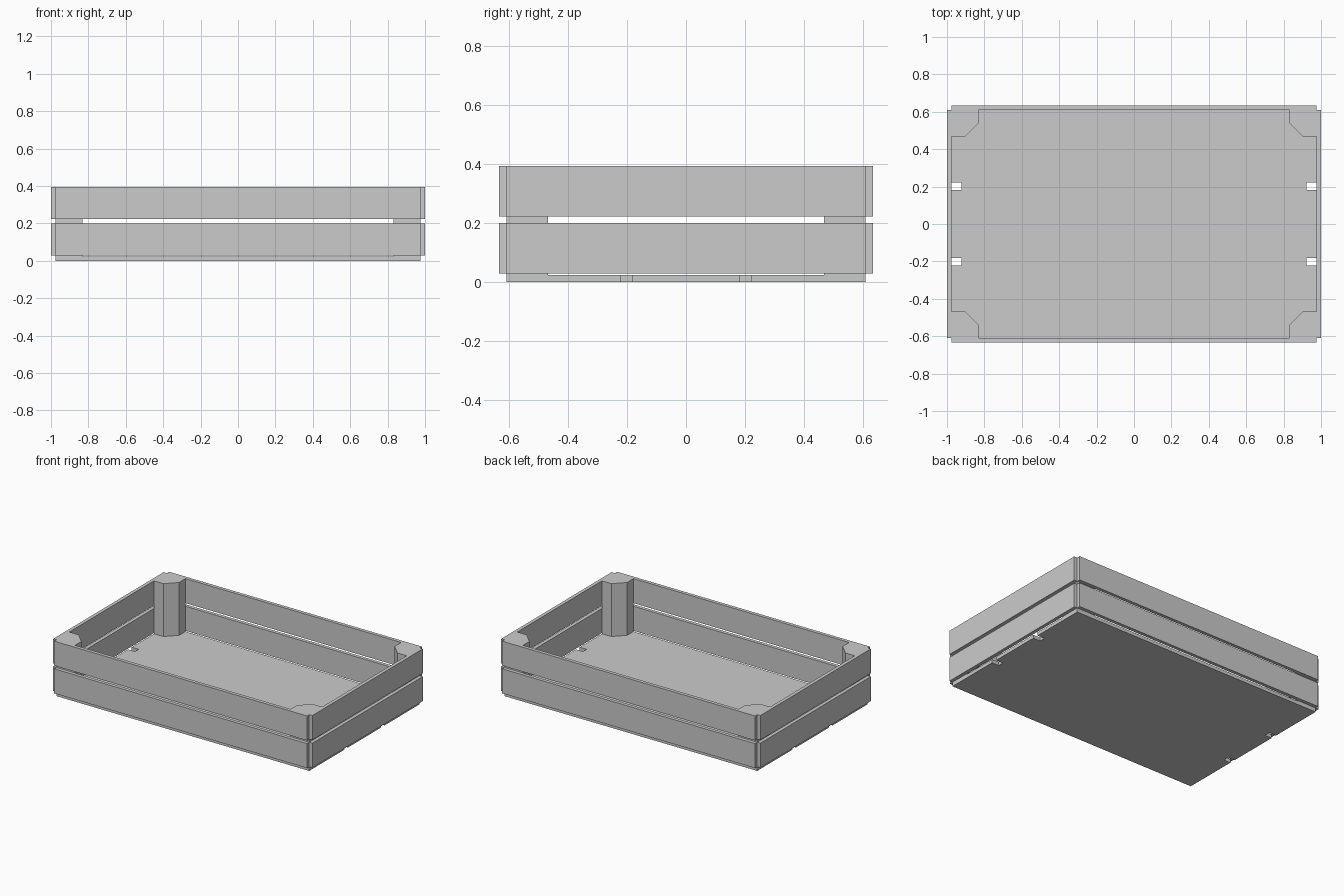
import bpy, bmesh

if "Cube" in bpy.data.objects:
    bpy.data.objects.remove(bpy.data.objects["Cube"])

X, Y, T = 0.976, 0.609, 0.0245      # inner frame half sizes, board thickness
BASE_TOP, TOP = 0.024, 0.393


def prism(name, outline, z0, z1):
    """Extrude a flat XY outline between two heights."""
    bm = bmesh.new()
    face = bm.faces.new([bm.verts.new((x, y, z0)) for x, y in outline])
    new = bmesh.ops.extrude_face_region(bm, geom=[face])["geom"]
    bmesh.ops.translate(bm, vec=(0, 0, z1 - z0),
                        verts=[v for v in new if isinstance(v, bmesh.types.BMVert)])
    bmesh.ops.recalc_face_normals(bm, faces=bm.faces)
    mesh = bpy.data.meshes.new(name)
    bm.to_mesh(mesh)
    bm.free()
    obj = bpy.data.objects.new(name, mesh)
    bpy.context.collection.objects.link(obj)
    return obj


def rect(x0, x1, y0, y1):
    return [(x0, y0), (x1, y0), (x1, y1), (x0, y1)]


# Base panel with two notches in each short end
notch_in, n0, n1 = 0.922, 0.181, 0.222
right = [(X, -Y), (X, -n1), (notch_in, -n1), (notch_in, -n0), (X, -n0),
         (X, n0), (notch_in, n0), (notch_in, n1), (X, n1), (X, Y)]
prism("base_panel", right + [(-x, -y) for x, y in right], 0, BASE_TOP)

# Corner posts with a chamfered inner edge
post = [(X, Y), (0.832, Y), (0.832, 0.538), (0.904, 0.467), (X, 0.467)]
for sx, side in ((-1, "left"), (1, "right")):
    for sy, end in ((-1, "front"), (1, "back")):
        prism(f"post_{end}_{side}", [(x * sx, y * sy) for x, y in post], BASE_TOP, TOP)

# Two rows of side boards, leaving the post corners exposed
for row, z0, z1 in (("lower", 0.029, 0.2), ("upper", 0.222, TOP)):
    prism(f"{row}_front_board", rect(-X, X, -Y - T, -Y), z0, z1)
    prism(f"{row}_back_board", rect(-X, X, Y, Y + T), z0, z1)
    prism(f"{row}_left_board", rect(-X - T, -X, -Y, Y), z0, z1)
    prism(f"{row}_right_board", rect(X, X + T, -Y, Y), z0, z1)
